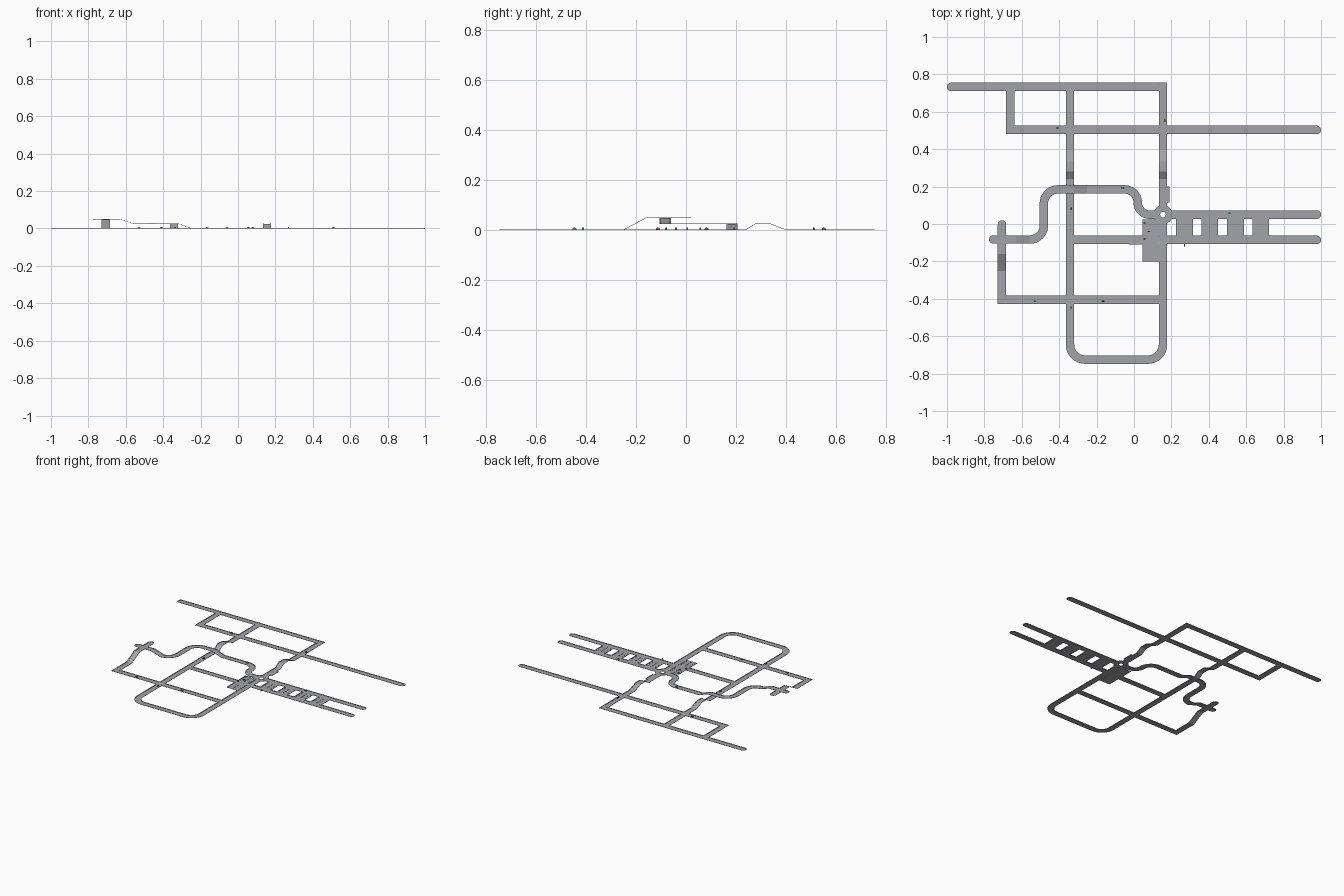
import bpy, bmesh, math
from mathutils import Vector

if "Cube" in bpy.data.objects:
    bpy.data.objects.remove(bpy.data.objects["Cube"])

HW, KERB, KH = 0.0225, 0.0055, 0.002   # half width, kerb width, kerb height


def material(name, color):
    m = bpy.data.materials.new(name)
    m.diffuse_color = (*color, 1)
    m.use_nodes = True
    m.node_tree.nodes["Principled BSDF"].inputs["Base Color"].default_value = m.diffuse_color
    return m


ROAD = material("asphalt", (0.36, 0.36, 0.41))
GREEN = material("green_paint", (0.03, 0.35, 0.2))
RED = material("red_paint", (0.6, 0.02, 0.04))
DARK = material("dark_paint", (0.06, 0.08, 0.08))


def add_mesh(name, bm, mat):
    me = bpy.data.meshes.new(name)
    bm.to_mesh(me)
    bm.free()
    ob = bpy.data.objects.new(name, me)
    me.materials.append(mat)
    bpy.context.collection.objects.link(ob)
    return ob


def fillet(pts):
    """Round off every point that has a fourth value (the radius)."""
    out = []
    for i, p in enumerate(pts):
        v = Vector(p[:3])
        if len(p) < 4:
            out.append(v)
            continue
        r = p[3]
        u = (Vector(pts[i - 1][:3]) - v).normalized()
        w = (Vector(pts[i + 1][:3]) - v).normalized()
        c = v + (u + w) * r                      # all bends are right angles
        for k in range(11):
            a = k / 10 * math.pi / 2
            out.append(c - w * r * math.cos(a) - u * r * math.sin(a))
    return out


roads = []


def road(name, pts, ends="ff", hw=HW):
    """ends: r = round, s = square corner, f = flat, for start and finish."""
    roads.append((name, fillet(pts), ends, hw))


def in_other_road(p, own):
    for name, pts, ends, hw in roads:
        if name == own:
            continue
        for a, b in zip(pts, pts[1:]):
            d = (b - a).to_2d()
            q = (p - a).to_2d()
            t = q.dot(d) / d.length_squared
            if -0.001 <= t <= 1.001 and abs(q.cross(d)) / d.length < hw - KERB:
                if abs(a.z + (b.z - a.z) * t - p.z) < 0.012:
                    return True
    return False


def build_road(name, pts, ends, hw):
    pts = [p.copy() for p in pts]
    if ends[0] == "s":
        pts[0] += (pts[0] - pts[1]).normalized() * hw
    if ends[1] == "s":
        pts[-1] += (pts[-1] - pts[-2]).normalized() * hw
    cum = [0]
    for a, b in zip(pts, pts[1:]):
        cum.append(cum[-1] + (b - a).length)
    total = cum[-1]
    # sample distances: path points, regular steps, round ends
    ds = set(cum) | {total * k / max(1, int(total / 0.01)) for k in range(int(total / 0.01))}
    for k in range(9):
        d = hw * (1 - math.cos(k / 8 * math.pi / 2))
        if ends[0] == "r":
            ds.add(d)
        if ends[1] == "r":
            ds.add(total - d)
    ds = sorted(ds)
    ds = [d for i, d in enumerate(ds) if i == 0 or d - ds[i - 1] > 1e-5]

    def at(d):
        d = min(max(d, 0), total)
        for i in range(len(pts) - 1):
            if d <= cum[i + 1] + 1e-9:
                return pts[i].lerp(pts[i + 1], (d - cum[i]) / (cum[i + 1] - cum[i]))
        return pts[-1]

    bm = bmesh.new()
    rows = []
    for d in ds:
        p = at(d)
        t = (at(d + 0.002) - at(d - 0.002)).to_2d().normalized()
        n = Vector((t.y, -t.x, 0))
        back = 0
        if ends[0] == "r":
            back = max(back, hw - d)
        if ends[1] == "r":
            back = max(back, hw - (total - d))
        o = math.sqrt(max(hw * hw - back * back, 0))
        c = math.sqrt(max((hw - KERB) ** 2 - back * back, 0))
        mid = hw - KERB / 2
        hl = 0 if in_other_road(p - n * mid, name) else KH
        hr = 0 if in_other_road(p + n * mid, name) else KH
        prof = [(-o, 0), (-o, hl), (-c, hl), (-c, 0), (c, 0), (c, hr), (o, hr), (o, 0)]
        rows.append([bm.verts.new(p + n * x + Vector((0, 0, z))) for x, z in prof])
    for a, b in zip(rows, rows[1:]):
        for j in range(7):
            bm.faces.new((a[j], a[j + 1], b[j + 1], b[j]))
    bmesh.ops.dissolve_degenerate(bm, dist=1e-6, edges=bm.edges)
    add_mesh(name, bm, ROAD)


# northern streets
XW, XE = -0.342, 0.155
road("north_street", [(-1, .733, 0), (XE, .733, 0)], "rs")
road("north_link", [(-.662, .733, 0), (-.662, .503, 0)], "fs")
road("upper_street", [(-.662, .503, 0), (1, .503, 0)], "sr")
# long loop with a hump on its western leg, and eastern leg with matching hump
hump = [(.40, 0), (.335, .025), (.28, .025), (.24, 0)]
road("loop_street", [(XW, .733, 0)] + [(XW, y, z) for y, z in hump]
     + [(XW, -.725, 0, .08), (XE, -.725, 0, .08), (XE, .017, 0)])
road("east_avenue", [(XE, .733, 0)] + [(XE, y, z) for y, z in hump] + [(XE, .083, 0)], "sf")
# southern street and ramp to the western overpass
road("south_street", [(-.706, -.405, 0), (XE, -.405, 0)], "sf")
road("overpass_ramp", [(-.706, -.405, 0), (-.706, -.25, 0), (-.706, -.16, .048), (-.706, .02, .048)], "sr")
# winding elevated road
road("winding_road", [(-.775, -.083, .048), (-.63, -.083, .048), (-.56, -.083, .025),
                      (-.482, -.083, .025, .075), (-.482, .185, .025, .075), (-.32, .185, .025),
                      (-.25, .185, 0), (.02, .185, 0, .07), (.02, .05, 0, .063), (.122, .05, 0)], "rf")
# roundabout and twin eastern streets
road("roundabout", [(XE + .033 * math.cos(k * math.pi / 24), .05 + .033 * math.sin(k * math.pi / 24), 0)
                    for k in range(49)], "ff", .018)
road("east_street", [(XE + .033, .05, 0), (1, .05, 0)], "fr")
road("middle_street", [(XW, -.085, 0), (1, -.085, 0)], "fr")
# parking lots and lay-bys
LOTS = [.27, .405, .542, .678]
for i, x in enumerate(LOTS):
    road(f"parking_lot_{i + 1}", [(x, .034, 0), (x, -.069, 0)], "ff", .045)
road("parking_lot_upper", [(.09, .025, 0), (.09, -.069, 0)], "ff", .045)
road("parking_lot_lower", [(.09, -.1, 0), (.09, -.2, 0)], "ff", .045)
road("lay_by_north", [(.17, .115, 0), (.17, .2, 0)], "ff", .021)
road("lay_by_south", [(-.03, -.096, 0), (.05, -.096, 0)], "ff", .013)

for r in roads:
    build_road(*r)


def box(bm, c, s):
    v = bmesh.ops.create_cube(bm, size=1)["verts"]
    for q in v:
        q.co = Vector((q.co.x * s[0] + c[0], q.co.y * s[1] + c[1], q.co.z * s[2] + c[2]))
    return v


# raised dividers and bay kerbs of the parking lots
bm = bmesh.new()
for x, y0, y1 in [(x, -.055, .02) for x in LOTS] + [(.09, -.055, .015), (.09, -.19, -.118)]:
    box(bm, (x, (y0 + y1) / 2, .0008), (.004, y1 - y0, .0016))
    for k in range(6):
        y = y0 + (y1 - y0) * k / 5
        for side in (-1, 1):
            box(bm, (x + side * .034, y, .0004), (.012, .0015, .0008))
add_mesh("parking_dividers", bm, ROAD)

# little vehicles: x, y, along y?, paint
CARS = [(-.41, .513, 0, DARK), (.165, .553, 1, DARK), (-.335, .083, 1, DARK), (-.06, .193, 0, GREEN),
        (.51, .057, 0, GREEN), (.055, .005, 0, GREEN), (.08, -.04, 0, RED), (.055, -.08, 0, DARK),
        (.27, -.113, 1, RED), (-.53, -.413, 0, GREEN), (-.165, -.413, 0, GREEN), (-.335, -.447, 1, GREEN)]
for i, (x, y, turn, paint) in enumerate(CARS):
    bm = bmesh.new()
    box(bm, (0, 0, .004), (.016, .007, .004))
    top = box(bm, (-.001, 0, .0075), (.009, .0064, .003))
    for v in top:
        if v.co.z > .008:
            v.co.x = -.001 + (v.co.x + .001) * .7
    for wx in (-.005, .005):                      # wheels
        box(bm, (wx, 0, .0015), (.003, .0074, .003))
    car = add_mesh(f"car_{i + 1}", bm, paint)
    car.location = (x, y, .0)
    car.rotation_euler.z = math.pi / 2 * turn
